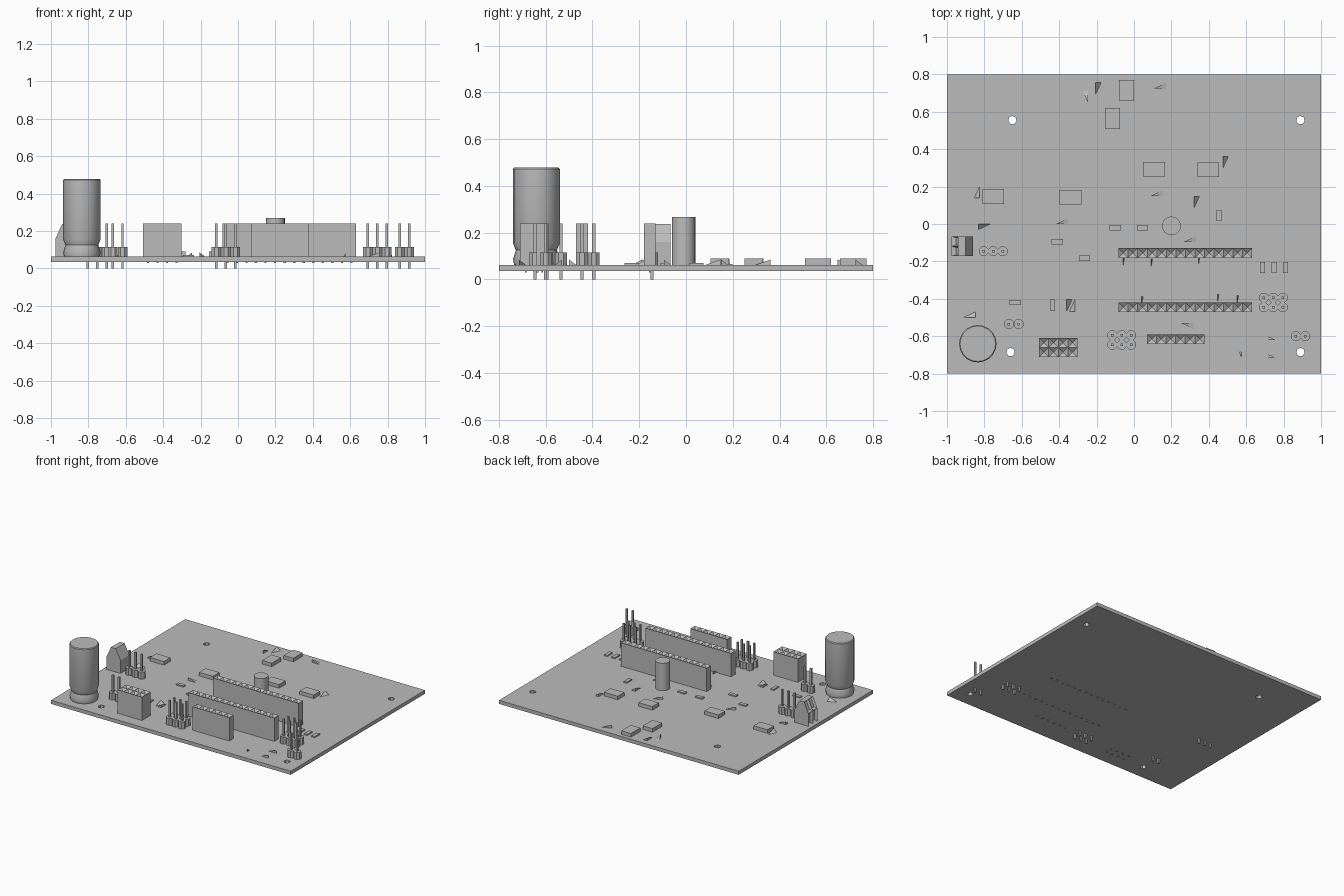
import bpy, bmesh, math
from mathutils import Matrix, Vector

cube = bpy.data.objects.get("Cube")
if cube:
    bpy.data.objects.remove(cube, do_unlink=True)

grey = bpy.data.materials.new("plain_grey")
grey.use_nodes = True
COLOUR = (0.5, 0.5, 0.5, 1)
grey.diffuse_color = COLOUR
grey.node_tree.nodes["Principled BSDF"].inputs["Base Color"].default_value = COLOUR

BOTTOM, TOP = 0.035, 0.062   # board faces
PITCH = 0.051


def finish(name, bm, smooth=False):
    bmesh.ops.recalc_face_normals(bm, faces=bm.faces[:])
    mesh = bpy.data.meshes.new(name)
    for f in bm.faces:
        f.smooth = smooth
    bm.to_mesh(mesh)
    bm.free()
    if smooth:
        mesh.set_sharp_from_angle(angle=math.radians(35))
    mesh.materials.append(grey)
    ob = bpy.data.objects.new(name, mesh)
    bpy.context.collection.objects.link(ob)
    return ob


def add_box(bm, x, y, w, d, z0, z1):
    m = Matrix.Translation((x, y, (z0 + z1) / 2)) @ Matrix.Diagonal((w, d, z1 - z0, 1))
    bmesh.ops.create_cube(bm, size=1, matrix=m)


def add_prism(bm, x, y, r, z0, z1, n, r2=None, turn=0):
    m = Matrix.Translation((x, y, (z0 + z1) / 2)) @ Matrix.Rotation(turn, 4, 'Z')
    bmesh.ops.create_cone(bm, cap_ends=True, segments=n, radius1=r,
                          radius2=r if r2 is None else r2, depth=z1 - z0, matrix=m)


# Board with four mounting holes
bm = bmesh.new()
add_box(bm, 0, 0, 2, 1.6, BOTTOM, TOP)
board = finish("board", bm)
bm = bmesh.new()
for x, y in [(-0.65, 0.555), (0.89, 0.555), (-0.66, -0.685), (0.89, -0.685)]:
    add_prism(bm, x, y, 0.023, 0, 0.1, 7)
cutter = finish("hole_cutter", bm)
cutter.hide_render = True
cut = board.modifiers.new("holes", 'BOOLEAN')
cut.operation, cut.solver, cut.object = 'DIFFERENCE', 'EXACT', cutter
bpy.context.view_layer.update()
drilled = bpy.data.meshes.new_from_object(board.evaluated_get(bpy.context.evaluated_depsgraph_get()))
board.modifiers.clear()
board.data = drilled
bpy.data.objects.remove(cutter, do_unlink=True)

# Large capacitor: lathe profile with a crimped foot
bm = bmesh.new()
profile = [(0, TOP), (0.095, TOP), (0.1, 0.085), (0.088, 0.125), (0.1, 0.155),
           (0.1, 0.472), (0.095, 0.478), (0, 0.478)]
pts = [bm.verts.new((r, 0, z)) for r, z in profile]
edges = [bm.edges.new(p) for p in zip(pts, pts[1:])]
bmesh.ops.spin(bm, geom=pts + edges, cent=(0, 0, 0), axis=(0, 0, 1), angle=math.tau, steps=20)
bmesh.ops.remove_doubles(bm, verts=bm.verts[:], dist=0.0005)
bmesh.ops.translate(bm, verts=bm.verts[:], vec=(-0.835, -0.64, 0))
finish("large_capacitor", bm, True)

# Small upright cylinder
bm = bmesh.new()
add_prism(bm, 0.2, -0.01, 0.05, TOP, 0.268, 24)
finish("small_cylinder", bm, True)


# Socket strips with a pyramid pit in every cell
def socket(name, x, y, cols, rows):
    bm = bmesh.new()
    w, d = cols * PITCH, rows * PITCH
    m = Matrix.Translation((x, y, TOP)) @ Matrix.Diagonal((w / 2, d / 2, 1, 1))
    bmesh.ops.create_grid(bm, x_segments=cols, y_segments=rows, size=1, matrix=m)
    ext = bmesh.ops.extrude_face_region(bm, geom=bm.faces[:], use_keep_orig=True)["geom"]
    bmesh.ops.translate(bm, vec=(0, 0, 0.177), verts=[g for g in ext if isinstance(g, bmesh.types.BMVert)])
    tops = [g for g in ext if isinstance(g, bmesh.types.BMFace)]
    pits = bmesh.ops.poke(bm, faces=tops)["verts"]
    bmesh.ops.translate(bm, vec=(0, 0, -0.02), verts=pits)
    # solder tails below the board
    for i in range(cols):
        for j in range(rows):
            add_box(bm, x - w / 2 + (i + 0.5) * PITCH, y - d / 2 + (j + 0.5) * PITCH,
                    0.012, 0.008, 0.029, TOP)
    finish(name, bm)


socket("long_socket_back", 0.275, -0.155, 14, 1)
socket("long_socket_front", 0.275, -0.445, 14, 1)
socket("short_socket", 0.223, -0.615, 6, 1)
socket("double_socket", -0.405, -0.66, 4, 2)


# Pin headers: chamfered collars with square pins through the board
def pin_header(name, x, y, cols, rows):
    bm = bmesh.new()
    for i in range(cols):
        for j in range(rows):
            px = x + (i - (cols - 1) / 2) * PITCH
            py = y + (j - (rows - 1) / 2) * PITCH
            add_prism(bm, px, py, 0.0275, TOP, 0.115, 8, turn=math.pi / 8)
            add_box(bm, px, py, 0.013, 0.013, 0, 0.24)
    finish(name, bm)


pin_header("six_pin_header_middle", -0.065, -0.62, 3, 2)
pin_header("six_pin_header_left", 0.745, -0.42, 3, 2)
pin_header("two_pin_header_right", -0.643, -0.535, 2, 1)
pin_header("two_pin_header_left", 0.89, -0.6, 2, 1)
pin_header("three_pin_header", -0.753, -0.145, 3, 1)

# Terminal block: sloped section with two wire openings on its outer face
bm = bmesh.new()
section = [(-0.975, TOP), (-0.975, 0.16), (-0.94, 0.238), (-0.9, 0.238), (-0.86, 0.16), (-0.86, TOP)]
face = bm.faces.new([bm.verts.new((x, -0.172, z)) for x, z in section])
ext = bmesh.ops.extrude_face_region(bm, geom=[face], use_keep_orig=True)["geom"]
bmesh.ops.translate(bm, vec=(0, 0.106, 0), verts=[g for g in ext if isinstance(g, bmesh.types.BMVert)])
bmesh.ops.recalc_face_normals(bm, faces=bm.faces[:])
outer = [f for f in bm.faces if f.normal.x < -0.3]
rungs = [e for f in outer for e in f.edges if abs(e.verts[0].co.y - e.verts[1].co.y) > 0.05]
bmesh.ops.subdivide_edges(bm, edges=list(set(rungs)), cuts=1, use_grid_fill=True)
mouths = [f for f in bm.faces if f.normal.x < -0.3]
bmesh.ops.inset_individual(bm, faces=mouths, thickness=0.01)
for f in mouths:
    bmesh.ops.translate(bm, verts=f.verts[:], vec=(0.02, 0, 0))
finish("terminal_block", bm)

# Flat chips
chips = [(-0.04, 0.715, 0), (-0.115, 0.565, 0), (0.107, 0.292, 1),
         (0.397, 0.29, 1), (-0.752, 0.147, 1), (-0.34, 0.143, 1)]
for n, (x, y, wide) in enumerate(chips, 1):
    bm = bmesh.new()
    w, d = (0.116, 0.078) if wide else (0.08, 0.112)
    add_box(bm, x, y, w, d, TOP, 0.089)
    finish(f"chip_{n}", bm)

# Thin surface parts
thin = [(0.455, 0.045, 0), (-0.1, -0.02, 1), (0.045, -0.02, 1), (-0.41, -0.095, 1),
        (-0.265, -0.183, 1), (-0.635, -0.42, 1), (-0.435, -0.435, 0)]
thin += [(0.687 + 0.062 * i, -0.233, 0) for i in range(3)]
bm = bmesh.new()
for x, y, wide in thin:
    w, d = (0.06, 0.027) if wide else (0.027, 0.06)
    add_box(bm, x, y, w, d, TOP, 0.071)
finish("thin_surface_parts", bm)


# Wedge parts: right triangle in plan, one corner raised
def add_wedge(bm, x, y, w, d, corner, to_light):
    sx = 1 if "E" in corner else -1
    sy = 1 if "N" in corner else -1
    plan = [Vector((x + a * w / 2, y + b * d / 2, TOP)) for a, b in ((sx, sy), (-sx, sy), (sx, -sy))]
    key = lambda v: v.y - v.x
    peak = (min if to_light else max)(plan, key=key).copy()
    peak.z = 0.085
    base = [bm.verts.new(v) for v in plan]
    tip = bm.verts.new(peak)
    bm.faces.new(base)
    for i in range(3):
        bm.faces.new((base[i], base[(i + 1) % 3], tip))


tall = [(-0.26, 0.68, "NE", 1), (-0.19, 0.725, "NW", 0), (0.49, 0.33, "NW", 0),
        (0.335, 0.115, "NW", 0), (-0.84, 0.17, "SE", 1), (-0.345, -0.435, "NW", 0),
        (-0.33, -0.435, "SE", 1)]
wide = [(0.14, 0.74, "SE", 0), (0.12, 0.165, "SE", 0), (-0.385, 0.015, "SE", 0),
        (-0.8, -0.015, "NW", 0), (0.3, -0.08, "SE", 0), (-0.88, -0.485, "SE", 1),
        (0.285, -0.545, "NE", 0), (0.725, -0.605, "SW", 1), (0.725, -0.7, "SW", 1)]
slivers = [(-0.055, -0.205), (0.095, -0.21), (0.35, -0.19), (0.045, -0.41), (0.45, -0.4), (0.555, -0.405)]
bm = bmesh.new()
for x, y, c, lit in tall:
    add_wedge(bm, x, y, 0.03, 0.064, c, lit)
for x, y, c, lit in wide:
    add_wedge(bm, x, y, 0.064, 0.03, c, lit)
for x, y in slivers:
    add_wedge(bm, x, y, 0.008, 0.045, "NW", 0)
add_wedge(bm, 0.57, -0.7, 0.012, 0.03, "NE", 1)
finish("wedge_parts", bm)
